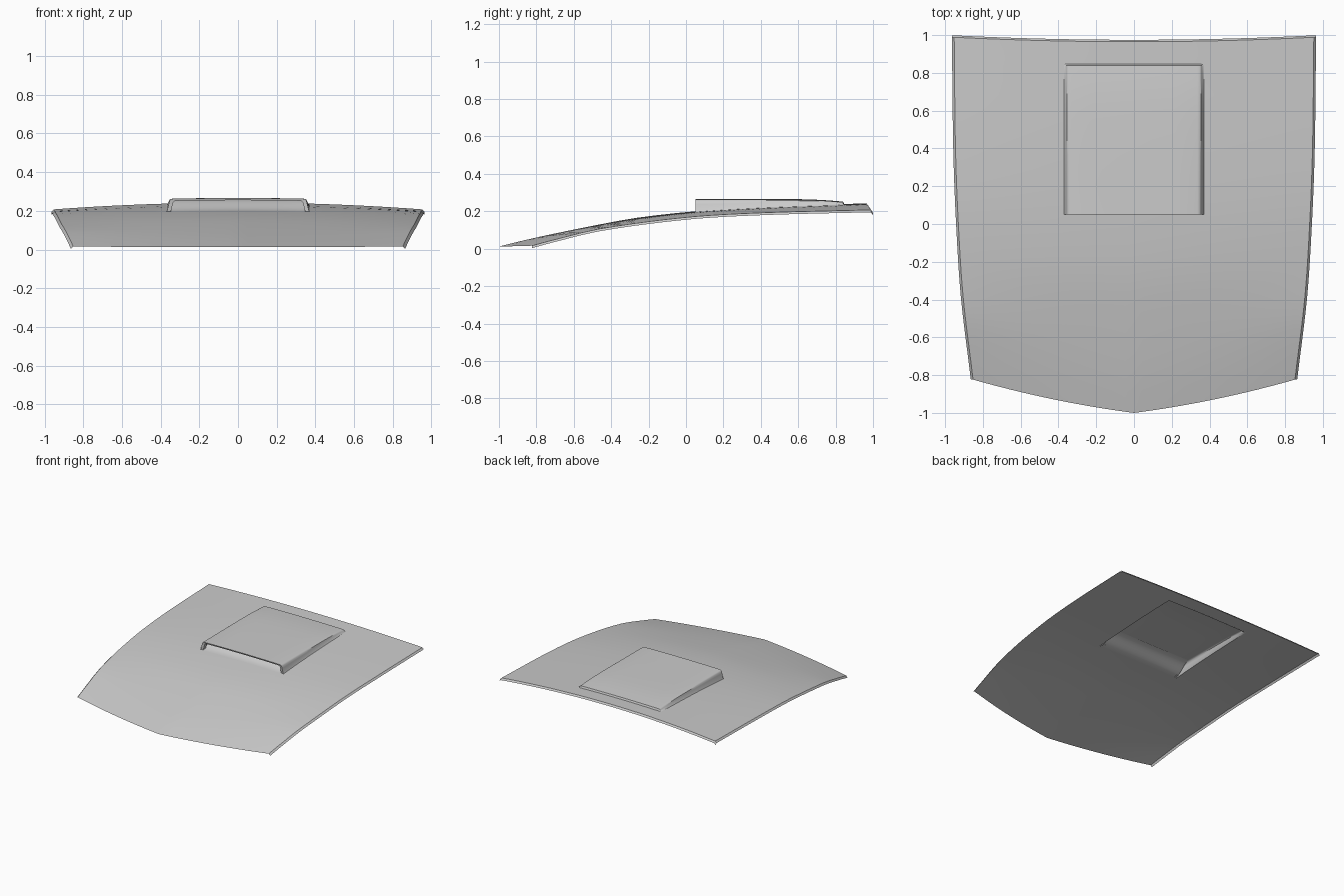
import bpy, bmesh
from mathutils import Vector

old = bpy.data.objects.get("Cube")
if old:
    bpy.data.objects.remove(old)

grey = bpy.data.materials.new("panel_grey")
grey.use_nodes = True
grey.diffuse_color = (0.6, 0.6, 0.6, 1)
grey.node_tree.nodes["Principled BSDF"].inputs["Base Color"].default_value = (0.6, 0.6, 0.6, 1)

# Profiles as (y, value) points
CENTRE = [(-1, .012), (-.8, .06), (-.46, .13), (-.25, .167), (.05, .2), (.4, .222), (.83, .238), (1, .244)]
EDGE = [(-.82, .016), (-.7, .05), (-.46, .108), (0, .168), (.4, .192), (1, .208)]
WIDTH = [(-.82, .852), (-.4, .904), (0, .93), (.4, .945), (1, .952)]
ROOF = [(.05, .266), (.5, .266), (.7, .262), (.84, .252)]
FRONT, BACK, HALF, COL = .05, .84, .37, .4


def curve(pts, y):
    """Smooth value at y through the points (cubic Hermite)."""
    last = len(pts) - 1
    i = max([k for k in range(last) if pts[k][0] <= y], default=0)

    def slope(k):
        a, b = pts[max(k - 1, 0)], pts[min(k + 1, last)]
        return (b[1] - a[1]) / (b[0] - a[0])
    (y0, v0), (y1, v1) = pts[i], pts[i + 1]
    d = y1 - y0
    t = min(max((y - y0) / d, 0), 1)
    return (v0 * (1 + 2 * t) * (1 - t) ** 2 + slope(i) * d * t * (1 - t) ** 2
            + v1 * t * t * (3 - 2 * t) + slope(i + 1) * d * t * t * (t - 1))


def row_y(x, t):
    """Depth of row t: 0-1 before the scoop, 1-2 beside it, 2-3 behind it."""
    x = abs(x)
    if t <= 1:
        start = -1 + .13 * x + .09 * x * x
        return start + (FRONT - start) * t
    if t <= 2:
        return FRONT + (BACK - FRONT) * (t - 1)
    return BACK + (.965 + .026 * x * x - BACK) * (t - 2)


def surface(a, t):
    """Point of the curved panel at column a (-1..1) and row t (0..3)."""
    edge_y = row_y(.86 if t < 1 else .95, t)
    width = curve(WIDTH, edge_y)
    s = abs(a)
    x = HALF * s / COL if s <= COL else HALF + (width - HALF) * (s - COL) / (1 - COL)
    k = (x / width) ** 2
    z = curve(CENTRE, row_y(0, t)) * (1 - k) + curve(EDGE, edge_y) * k
    return Vector((x if a >= 0 else -x, row_y(x, t), z))


def sheet(name, rows, keep=lambda i, j: True):
    """Object from a grid of points."""
    bm = bmesh.new()
    grid = [[bm.verts.new(p) for p in r] for r in rows]
    for i in range(len(grid) - 1):
        for j in range(len(grid[0]) - 1):
            if keep(i, j):
                bm.faces.new((grid[i][j], grid[i][j + 1], grid[i + 1][j + 1], grid[i + 1][j]))
    bmesh.ops.delete(bm, geom=[v for v in bm.verts if not v.link_faces], context='VERTS')
    mesh = bpy.data.meshes.new(name)
    bm.to_mesh(mesh)
    bm.free()
    mesh.materials.append(grey)
    ob = bpy.data.objects.new(name, mesh)
    bpy.context.collection.objects.link(ob)
    bpy.ops.object.select_all(action='DESELECT')
    ob.select_set(True)
    bpy.context.view_layer.objects.active = ob
    bpy.ops.object.shade_smooth_by_angle(angle=.6)
    return ob


# Main panel with an opening under the scoop and turned-down side and rear lips
cols = [j / 20 for j in range(-20, 21)]
steps = [i / 10 for i in range(31)]
rows = []
for t in steps:
    pts = [surface(a, t) for a in cols]
    lip = Vector((.012, 0, -.013))
    rows.append([pts[0] + Vector((-lip.x, 0, lip.z))] + pts + [pts[-1] + lip])
rows.append([p + Vector((0, .01, -.014)) for p in rows[-1]])


def outside_hole(i, j):
    return not (10 <= i < 20 and abs(cols[min(max(j - 1, 0), 39)] + .025) < COL)


sheet("hood_panel", rows, outside_hole)

# Scoop shell: sloping walls, rounded shoulders and a shallow roof
WALL = [(.37, 0), (.366, .12), (.358, .6), (.354, .85), (.347, .96), (.335, 1)]


def section(t):
    base = surface(COL, t)
    top = curve(ROOF, base.y)
    side = [Vector((x, base.y, base.z + (top - .003 - base.z) * f)) for x, f in WALL]
    roof = [Vector((x, base.y, top - .003 * (x / .335) ** 2)) for x in (.22, .11, 0)]
    right = side + roof
    return right + [Vector((-p.x, p.y, p.z)) for p in reversed(right[:-1])]


shell = [section(s) for s in steps[10:21]]
lip = [Vector((p.x * .95, p.y + .004, max(p.z - .011, .195))) for p in shell[0]]
inner = [p + Vector((0, .03, 0)) for p in lip]
tail = [Vector((p.x, BACK + .006, surface(p.x * COL / HALF, 2).z)) for p in shell[-1]]
sheet("scoop_shell", [inner, lip] + shell + [tail])

# Ramp closing the intake, rising from the panel to the scoop roof
ramp = []
for i in range(9):
    f = i / 8
    half = .365 - .025 * f
    rise = f * f * (3 - 2 * f)
    row = []
    for j in range(-6, 7):
        x = half * j / 6
        low = surface(x * COL / HALF, 1).z
        row.append(Vector((x, FRONT + .17 * f, low + (.26 - low) * rise)))
    ramp.append(row)
sheet("intake_ramp", ramp)
